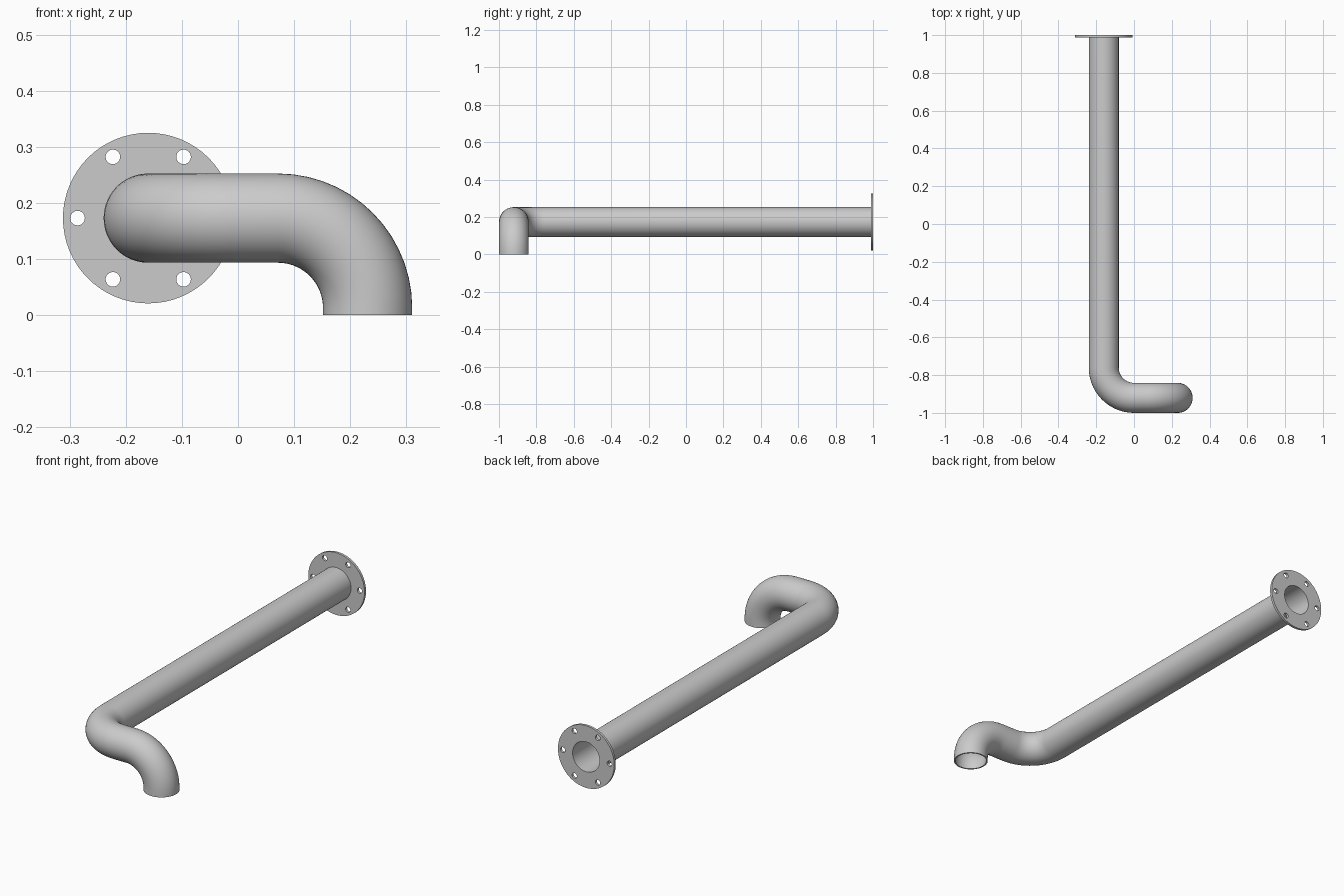
import bpy, bmesh, math
from mathutils import Vector

if "Cube" in bpy.data.objects:
    bpy.data.objects.remove(bpy.data.objects["Cube"])

R_OUT, R_IN, BEND = 0.0795, 0.073, 0.16
SIDES, STEPS = 48, 14
X_OUT, Z_MID = 0.231, 0.173
X_MAIN, Y_ELBOW = -0.16, -0.9205
FLANGE_R, FLANGE_T = 0.152, 0.012


def finish(obj):
    bpy.ops.object.select_all(action='DESELECT')
    obj.select_set(True)
    bpy.context.view_layer.objects.active = obj


def rounded_path(corners, radius):
    """List of (point, tangent) along a polyline with right-angle bends."""
    pts = [Vector(c) for c in corners]
    path = [(pts[0], (pts[1] - pts[0]).normalized())]
    for a, b, c in zip(pts, pts[1:], pts[2:]):
        d1, d2 = (b - a).normalized(), (c - b).normalized()
        centre = b - d1 * radius + d2 * radius
        for i in range(STEPS + 1):
            t = math.pi / 2 * i / STEPS
            path.append((centre + radius * (d1 * math.sin(t) - d2 * math.cos(t)),
                         d1 * math.cos(t) + d2 * math.sin(t)))
    path.append((pts[-1], (pts[-1] - pts[-2]).normalized()))
    return path


def hollow_pipe(name, path):
    bm = bmesh.new()
    u, prev, last = Vector((1, 0, 0)), path[0][1], None
    first = None

    def bridge(r1, r2):
        for i in range(SIDES):
            j = (i + 1) % SIDES
            bm.faces.new((r1[i], r1[j], r2[j], r2[i]))

    for p, t in path:
        u = prev.rotation_difference(t) @ u
        u = (u - t * u.dot(t)).normalized()
        v, prev = t.cross(u), t
        rings = []
        for r in (R_OUT, R_IN):
            rings.append([bm.verts.new(p + r * (u * math.cos(a) + v * math.sin(a)))
                          for a in (2 * math.pi * k / SIDES for k in range(SIDES))])
        if last:
            bridge(last[0], rings[0])
            bridge(rings[1], last[1])
        else:
            first = rings
        last = rings
    # end rims
    bridge(first[1], first[0])
    bridge(last[0], last[1])
    bmesh.ops.recalc_face_normals(bm, faces=bm.faces)
    me = bpy.data.meshes.new(name)
    bm.to_mesh(me)
    bm.free()
    obj = bpy.data.objects.new(name, me)
    bpy.context.collection.objects.link(obj)
    finish(obj)
    bpy.ops.object.shade_smooth_by_angle(angle=math.radians(35))


# pipe: outlet up, across, then back to the flange
hollow_pipe("pipe", rounded_path([
    (X_OUT, Y_ELBOW, 0), (X_OUT, Y_ELBOW, Z_MID),
    (X_MAIN, Y_ELBOW, Z_MID), (X_MAIN, 1 - FLANGE_T, Z_MID)], BEND))

# flange: filled outline with bore and six bolt holes
curve = bpy.data.curves.new("flange", 'CURVE')
curve.dimensions = '2D'
curve.fill_mode = 'BOTH'
curve.extrude = FLANGE_T / 2


def circle(cx, cy, r, n):
    s = curve.splines.new('POLY')
    s.points.add(n - 1)
    for k, pt in enumerate(s.points):
        a = 2 * math.pi * k / n
        pt.co = (cx + r * math.cos(a), cy + r * math.sin(a), 0, 1)
    s.use_cyclic_u = True


circle(0, 0, FLANGE_R, 64)
circle(0, 0, R_IN, SIDES)
for k in range(6):
    a = k * math.pi / 3
    circle(0.126 * math.cos(a), 0.126 * math.sin(a), 0.013, 24)
flange = bpy.data.objects.new("flange", curve)
bpy.context.collection.objects.link(flange)
flange.location = (X_MAIN, 1 - FLANGE_T / 2, Z_MID)
flange.rotation_euler = (math.pi / 2, 0, 0)
finish(flange)
bpy.ops.object.convert(target='MESH')
flange = bpy.context.object
bm = bmesh.new()
bm.from_mesh(flange.data)
bmesh.ops.remove_doubles(bm, verts=bm.verts, dist=1e-5)
bmesh.ops.recalc_face_normals(bm, faces=bm.faces)
bm.to_mesh(flange.data)
bm.free()
bpy.ops.object.shade_smooth_by_angle(angle=math.radians(35))
